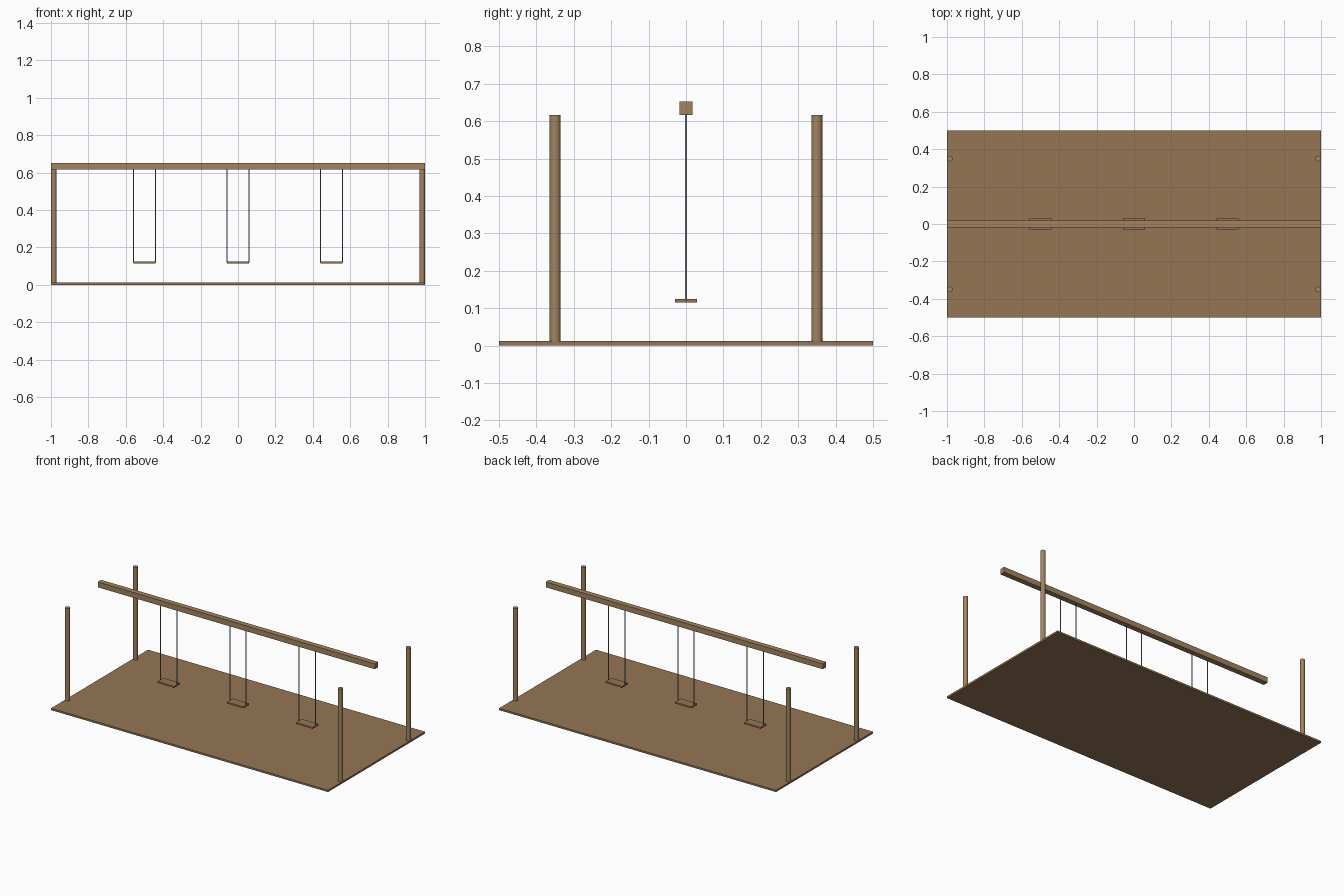
import bpy
import math

if "Cube" in bpy.data.objects:
    bpy.data.objects.remove(bpy.data.objects["Cube"])


def material(name, color):
    m = bpy.data.materials.new(name)
    m.diffuse_color = color
    m.use_nodes = True
    m.node_tree.nodes["Principled BSDF"].inputs["Base Color"].default_value = m.diffuse_color
    return m


wood = material("wood", (0.30, 0.18, 0.09, 1))
light_wood = material("light_wood", (0.36, 0.23, 0.12, 1))
metal = material("metal", (0.25, 0.27, 0.30, 1))


def box(name, center, size, mat):
    bpy.ops.mesh.primitive_cube_add(size=1, location=center)
    ob = bpy.context.object
    ob.name = name
    ob.scale = size
    bpy.ops.object.transform_apply(location=False, rotation=False, scale=True)
    ob.data.materials.append(mat)
    return ob


def rod(name, x, y, z0, z1, radius, sides, mat):
    bpy.ops.mesh.primitive_cylinder_add(vertices=sides, radius=radius, depth=z1 - z0,
                                        location=(x, y, (z0 + z1) / 2))
    ob = bpy.context.object
    ob.name = name
    ob.data.materials.append(mat)
    bpy.ops.object.shade_smooth_by_angle(angle=math.radians(35))
    return ob


BASE_TOP, BEAM_BOTTOM, BEAM = 0.012, 0.617, 0.035

# Ground platform
box("platform", (0, 0, BASE_TOP / 2), (2, 1, BASE_TOP), wood)

# Overhead beam
box("top_beam", (0, 0, BEAM_BOTTOM + BEAM / 2), (2, BEAM, BEAM), light_wood)

# Four corner posts
for side, x in (("left", -0.985), ("right", 0.985)):
    for end, y in (("front", -0.35), ("back", 0.35)):
        rod(f"{end}_{side}_post", x, y, BASE_TOP, BEAM_BOTTOM, 0.015, 24, light_wood)

# Three swings: a seat hung on two chains
for i, x in enumerate((-0.5, 0, 0.5), 1):
    box(f"swing_seat_{i}", (x, 0, 0.12), (0.12, 0.06, 0.01), wood)
    for side, dx in (("left", -0.058), ("right", 0.058)):
        rod(f"swing_{i}_{side}_chain", x + dx, 0, 0.12, BEAM_BOTTOM, 0.003, 12, metal)
